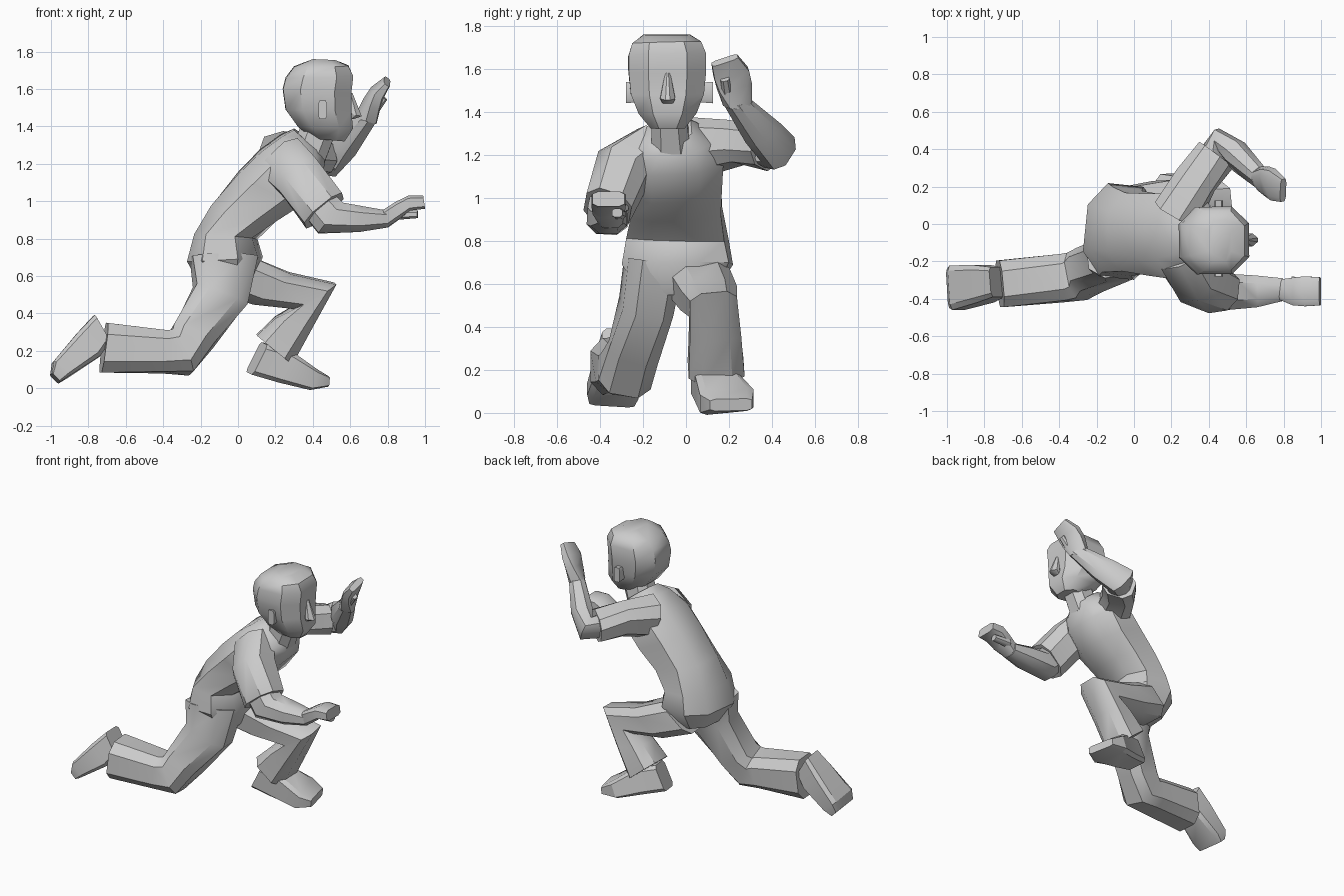
import bpy, bmesh, math
from mathutils import Vector


def loft(name, rings, k=0.5, angle=40):
    """Skin eight-sided rings. Each ring: edge point, opposite edge point, half width."""
    data = [(Vector(p), Vector(q), w) for p, q, w in rings]
    mids = [(p + q) / 2 for p, q, w in data]
    bm = bmesh.new()
    loops, last = [], None
    for i, (p, q, w) in enumerate(data):
        t = mids[min(i + 1, len(mids) - 1)] - mids[max(i - 1, 0)]
        u = (p - q) / 2
        s = t.cross(u).normalized()
        if last and s.dot(last) < 0:
            s = -s
        last = s
        shape = [(1, -k), (1, k), (k, 1), (-k, 1), (-1, k), (-1, -k), (-k, -1), (k, -1)]
        loops.append([bm.verts.new(mids[i] + u * a + s * w * b) for a, b in shape])
    for a, b in zip(loops, loops[1:]):
        for j in range(8):
            bm.faces.new((a[j], a[(j + 1) % 8], b[(j + 1) % 8], b[j]))
    bm.faces.new(loops[0])
    bm.faces.new(loops[-1])
    bmesh.ops.recalc_face_normals(bm, faces=bm.faces)
    me = bpy.data.meshes.new(name)
    bm.to_mesh(me)
    bm.free()
    ob = bpy.data.objects.new(name, me)
    bpy.context.collection.objects.link(ob)
    bpy.ops.object.select_all(action='DESELECT')
    ob.select_set(True)
    bpy.context.view_layer.objects.active = ob
    bpy.ops.object.shade_smooth_by_angle(angle=math.radians(angle))
    return ob


# Torso, back edge to front edge, leaning forward
loft("torso", [
    ((-0.20, -0.03, 0.56), (0.06, -0.04, 0.55), 0.17),
    ((-0.26, -0.02, 0.68), (0.12, -0.06, 0.70), 0.25),
    ((-0.22, -0.02, 0.82), (0.09, -0.06, 0.80), 0.23),
    ((-0.14, -0.04, 0.98), (0.20, -0.05, 0.89), 0.21),
    ((0.00, -0.06, 1.15), (0.33, -0.05, 0.98), 0.22),
    ((0.12, -0.07, 1.27), (0.43, -0.05, 1.11), 0.23),
    ((0.23, -0.07, 1.35), (0.46, -0.05, 1.20), 0.17),
    ((0.30, -0.07, 1.385), (0.46, -0.06, 1.26), 0.09)])

# Neck and head
loft("neck", [
    ((0.30, -0.07, 1.30), (0.46, -0.07, 1.20), 0.09),
    ((0.34, -0.08, 1.42), (0.52, -0.08, 1.36), 0.08)])
loft("head", [
    ((0.40, -0.085, 1.335), (0.57, -0.085, 1.32), 0.08),
    ((0.32, -0.085, 1.40), (0.615, -0.085, 1.39), 0.135),
    ((0.255, -0.09, 1.49), (0.605, -0.085, 1.48), 0.17),
    ((0.24, -0.09, 1.60), (0.605, -0.085, 1.58), 0.18),
    ((0.255, -0.09, 1.66), (0.615, -0.085, 1.67), 0.18),
    ((0.30, -0.09, 1.72), (0.59, -0.09, 1.725), 0.16),
    ((0.40, -0.09, 1.76), (0.52, -0.09, 1.755), 0.11)])
loft("nose", [
    ((0.58, -0.085, 1.58), (0.612, -0.085, 1.58), 0.012),
    ((0.58, -0.085, 1.47), (0.662, -0.085, 1.455), 0.035),
    ((0.58, -0.085, 1.44), (0.62, -0.085, 1.44), 0.025)], 0.3, 30)
for side, y0, y1 in (("right", -0.23, -0.28), ("left", 0.06, 0.125)):
    loft(side + "_ear", [
        ((0.43, y0, 1.49), (0.475, y0, 1.49), 0.045),
        ((0.43, y1, 1.49), (0.475, y1, 1.49), 0.05)], 0.7)

# Right arm, reaching forward low
loft("right_sleeve", [
    ((0.34, -0.15, 1.31), (0.14, -0.18, 1.12), 0.10),
    ((0.43, -0.29, 1.21), (0.24, -0.31, 1.03), 0.13),
    ((0.56, -0.35, 1.03), (0.36, -0.38, 0.87), 0.11)])
loft("right_forearm", [
    ((0.50, -0.35, 1.05), (0.35, -0.36, 0.93), 0.09),
    ((0.56, -0.36, 0.99), (0.43, -0.37, 0.83), 0.095),
    ((0.66, -0.36, 0.975), (0.64, -0.36, 0.835), 0.085),
    ((0.80, -0.35, 0.95), (0.80, -0.35, 0.86), 0.06)])
loft("right_hand", [
    ((0.78, -0.35, 0.955), (0.80, -0.35, 0.86), 0.055),
    ((0.85, -0.36, 1.00), (0.87, -0.36, 0.91), 0.075),
    ((0.91, -0.36, 1.03), (0.92, -0.36, 0.95), 0.08),
    ((0.99, -0.36, 1.03), (1.00, -0.36, 0.96), 0.075)], 0.65)
loft("right_thumb", [
    ((0.84, -0.31, 0.95), (0.84, -0.31, 0.90), 0.03),
    ((0.96, -0.32, 0.95), (0.96, -0.32, 0.91), 0.025)])

# Left arm, elbow out and hand raised
loft("left_sleeve", [
    ((0.19, 0.05, 1.36), (0.28, 0.08, 1.12), 0.12),
    ((0.31, 0.23, 1.355), (0.35, 0.24, 1.16), 0.11),
    ((0.42, 0.39, 1.32), (0.46, 0.35, 1.14), 0.105)])
loft("left_forearm", [
    ((0.38, 0.33, 1.29), (0.42, 0.31, 1.16), 0.08),
    ((0.43, 0.475, 1.30), (0.52, 0.38, 1.15), 0.07),
    ((0.52, 0.42, 1.35), (0.60, 0.30, 1.25), 0.07),
    ((0.65, 0.29, 1.46), (0.72, 0.19, 1.43), 0.05)])
loft("left_hand", [
    ((0.65, 0.29, 1.44), (0.71, 0.19, 1.42), 0.05),
    ((0.70, 0.30, 1.54), (0.73, 0.15, 1.50), 0.04),
    ((0.74, 0.29, 1.60), (0.75, 0.13, 1.56), 0.035),
    ((0.80, 0.24, 1.66), (0.795, 0.12, 1.62), 0.02)], 0.65)
loft("left_thumb", [
    ((0.70, 0.22, 1.46), (0.71, 0.17, 1.46), 0.03),
    ((0.78, 0.20, 1.56), (0.78, 0.16, 1.55), 0.02)])

# Right leg, kneeling behind
loft("right_trouser_leg", [
    ((0.10, -0.13, 0.70), (-0.25, -0.17, 0.70), 0.13),
    ((0.04, -0.17, 0.44), (-0.23, -0.20, 0.55), 0.12),
    ((-0.13, -0.25, 0.23), (-0.345, -0.24, 0.33), 0.12),
    ((-0.25, -0.29, 0.08), (-0.36, -0.27, 0.305), 0.125),
    ((-0.40, -0.30, 0.085), (-0.38, -0.28, 0.305), 0.125),
    ((-0.735, -0.32, 0.085), (-0.70, -0.32, 0.35), 0.125)], 0.55)
loft("right_shoe", [
    ((-0.69, -0.31, 0.25), (-0.77, -0.31, 0.39), 0.08),
    ((-0.74, -0.32, 0.17), (-0.86, -0.32, 0.295), 0.10),
    ((-0.90, -0.34, 0.065), (-0.99, -0.34, 0.14), 0.12),
    ((-0.955, -0.345, 0.03), (-1.00, -0.345, 0.075), 0.105)], 0.75, 30)

# Left leg, knee forward and foot planted
loft("left_trouser_leg", [
    ((0.08, 0.07, 0.70), (-0.12, 0.05, 0.52), 0.14),
    ((0.28, 0.11, 0.615), (0.07, 0.10, 0.455), 0.13),
    ((0.52, 0.13, 0.56), (0.29, 0.12, 0.43), 0.11),
    ((0.40, 0.14, 0.335), (0.20, 0.13, 0.38), 0.12),
    ((0.29, 0.145, 0.13), (0.10, 0.135, 0.285), 0.13)], 0.55)
loft("left_shoe", [
    ((0.14, 0.10, 0.24), (0.06, 0.10, 0.08), 0.08),
    ((0.28, 0.14, 0.20), (0.20, 0.14, 0.04), 0.10),
    ((0.40, 0.19, 0.11), (0.36, 0.19, 0.0), 0.13),
    ((0.47, 0.21, 0.065), (0.465, 0.21, 0.01), 0.10)], 0.75, 30)
